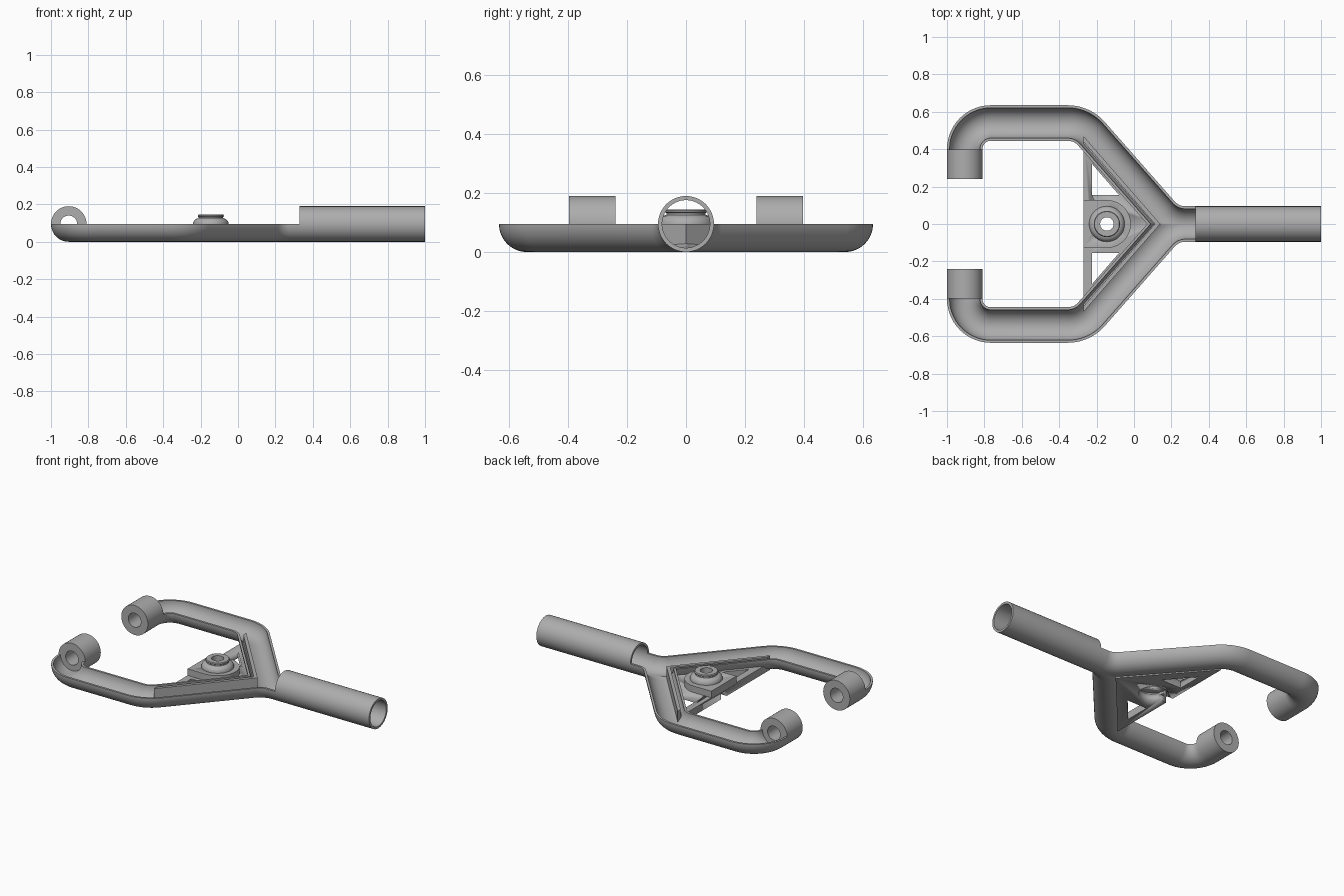
import bpy, bmesh
from math import pi, cos, sin, tan
from mathutils import Vector, Matrix

if "Cube" in bpy.data.objects:
    bpy.data.objects.remove(bpy.data.objects["Cube"])

grey = bpy.data.materials.new("plain grey")
grey.use_nodes = True
grey.diffuse_color = (0.42, 0.42, 0.42, 1)
grey.node_tree.nodes["Principled BSDF"].inputs["Base Color"].default_value = grey.diffuse_color

R, WALL = 0.095, 0.014   # tube radius (also axis height) and wall
HUB_X = -0.145


def finish(name, bm, smooth=True):
    bmesh.ops.recalc_face_normals(bm, faces=bm.faces)
    mesh = bpy.data.meshes.new(name)
    bm.to_mesh(mesh)
    bm.free()
    ob = bpy.data.objects.new(name, mesh)
    bpy.context.collection.objects.link(ob)
    mesh.materials.append(grey)
    bpy.ops.object.select_all(action='DESELECT')
    ob.select_set(True)
    bpy.context.view_layer.objects.active = ob
    if smooth:
        bpy.ops.object.shade_smooth_by_angle(angle=pi / 6)
    return ob


def skin(bm, rings, loop=False):
    """Join closed rings of vertices with quads."""
    n = len(rings[0])
    pairs = list(zip(rings, rings[1:])) + ([(rings[-1], rings[0])] if loop else [])
    for a, b in pairs:
        for i in range(n):
            j = (i + 1) % n
            bm.faces.new((a[i], a[j], b[j], b[i]))


def lathe(name, profile, matrix, steps=64):
    """Revolve a closed (radius, height) profile."""
    bm = bmesh.new()
    rings = [[bm.verts.new(matrix @ Vector((r * cos(a), r * sin(a), h))) for r, h in profile]
             for a in (2 * pi * k / steps for k in range(steps))]
    skin(bm, rings, loop=True)
    return finish(name, bm)


def prism(name, points, z0, z1):
    bm = bmesh.new()
    low = [bm.verts.new((x, y, z0)) for x, y in points]
    high = [bm.verts.new((x, y, z1)) for x, y in points]
    skin(bm, [low, high])
    bm.faces.new(low)
    bm.faces.new(high)
    return finish(name, bm)


def arc(cx, cy, r, a0, a1, steps=32):
    return [(cx + r * cos(a0 + (a1 - a0) * k / steps), cy + r * sin(a0 + (a1 - a0) * k / steps))
            for k in range(steps + 1)]


def cut(target, cutter):
    mod = target.modifiers.new("cut", 'BOOLEAN')
    mod.operation, mod.object, mod.solver = 'DIFFERENCE', cutter, 'EXACT'
    bpy.context.view_layer.objects.active = target
    bpy.ops.object.modifier_apply(modifier=mod.name)
    bpy.data.objects.remove(cutter)


def rounded_path(corners, radii, steps=14):
    pts = [Vector(corners[0])]
    for k, r in enumerate(radii, 1):
        p = Vector(corners[k])
        d0 = (p - Vector(corners[k - 1])).normalized()
        d1 = (Vector(corners[k + 1]) - p).normalized()
        turn = d0.angle_signed(d1)
        start = p - d0 * r * tan(abs(turn) / 2)
        side = Vector((-d0.y, d0.x)) * (1 if d0.x * d1.y - d0.y * d1.x > 0 else -1)
        for s in range(steps + 1):
            a = abs(turn) * s / steps
            pts.append(start + d0 * r * sin(a) + side * r * (1 - cos(a)))
    return pts + [Vector(corners[-1])]


# Open trough arm: half-round channel swept along a bent path, mirrored
path = rounded_path([(0.335, 0), (0.197, 0), (-0.278, 0.54), (-0.905, 0.54), (-0.905, 0.385)],
                    [0.17, 0.17, 0.14])
section = arc(0, R, R, pi, 2 * pi) + arc(0, R, R - WALL, 2 * pi, pi)
bm = bmesh.new()
rings = []
for k, p in enumerate(path):
    before, after = path[max(k - 1, 0)], path[min(k + 1, len(path) - 1)]
    t = ((p - before).normalized() + (after - p).normalized()).normalized()
    side = Vector((-t.y, t.x))
    rings.append([bm.verts.new((*(p + side * u), z)) for u, z in section])
skin(bm, rings)
bm.faces.new(rings[0])
bm.faces.new(rings[-1])
bmesh.ops.bisect_plane(bm, geom=bm.verts[:] + bm.edges[:] + bm.faces[:], dist=1e-5,
                       plane_co=(0, 0, 0), plane_no=(0, -1, 0), clear_outer=True)
arms = finish("trough_arms", bm)
mirror = arms.modifiers.new("mirror", 'MIRROR')
mirror.use_axis = (False, True, False)

# Hollow round handle
along_x = Matrix.Translation((0, 0, R)) @ Matrix.Rotation(pi / 2, 4, 'Y')
lathe("handle_tube", [(R, 0.33), (R, 1.0), (R - WALL, 1.0), (R - WALL, 0.33)], along_x)

# Pierced eyes at the arm tips
for side, name in ((1, "back_eye"), (-1, "front_eye")):
    along_y = Matrix.Translation((-0.905, 0, R)) @ Matrix.Rotation(-side * pi / 2, 4, 'X')
    lathe(name, [(R, 0.24), (R, 0.398), (0.045, 0.398), (0.045, 0.24)], along_y)

# Triangular web plate with two windows
plate = prism("web_plate", [(-0.27, -0.47), (0.14, 0), (-0.27, 0.47)], 0.002, 0.05)
for s in (1, -1):
    cut(plate, prism("window_cutter", [(-0.225, s * 0.155), (-0.08, s * 0.155), (-0.225, s * 0.322)],
                     -0.1, 0.2))

# Raised boss with a rounded end
boss = prism("hub_boss", [(-0.27, 0.128), (-0.27, -0.128)]
             + arc(HUB_X, 0, 0.128, -pi / 2, pi / 2), 0.045, 0.092)

# Counterbore, bolt hole and slot underneath
for part in (plate, boss):
    cut(part, prism("bore_cutter", arc(HUB_X, 0, 0.085, 0, 2 * pi, 48)[:-1], -0.1, 0.055))
    cut(part, prism("hole_cutter", arc(HUB_X, 0, 0.036, 0, 2 * pi, 48)[:-1], -0.1, 0.2))
    cut(part, prism("slot_cutter", [(-0.3, -0.03), (HUB_X, -0.03), (HUB_X, 0.03), (-0.3, 0.03)],
                    -0.1, 0.04))

# V-shaped rib along the plate edges
prism("edge_rib", [(0.14, 0), (-0.27, 0.47), (-0.27, 0.44), (0.112, 0), (-0.27, -0.44), (-0.27, -0.47)],
      0.045, R)

# Flanged bushing on the boss
lathe("bushing", [(0.036, 0.06), (0.095, 0.088), (0.095, 0.1), (0.09, 0.112), (0.08, 0.122),
                  (0.066, 0.126), (0.066, 0.132), (0.07, 0.135), (0.07, 0.14), (0.066, 0.145),
                  (0.036, 0.145)], Matrix.Translation((HUB_X, 0, 0)))
